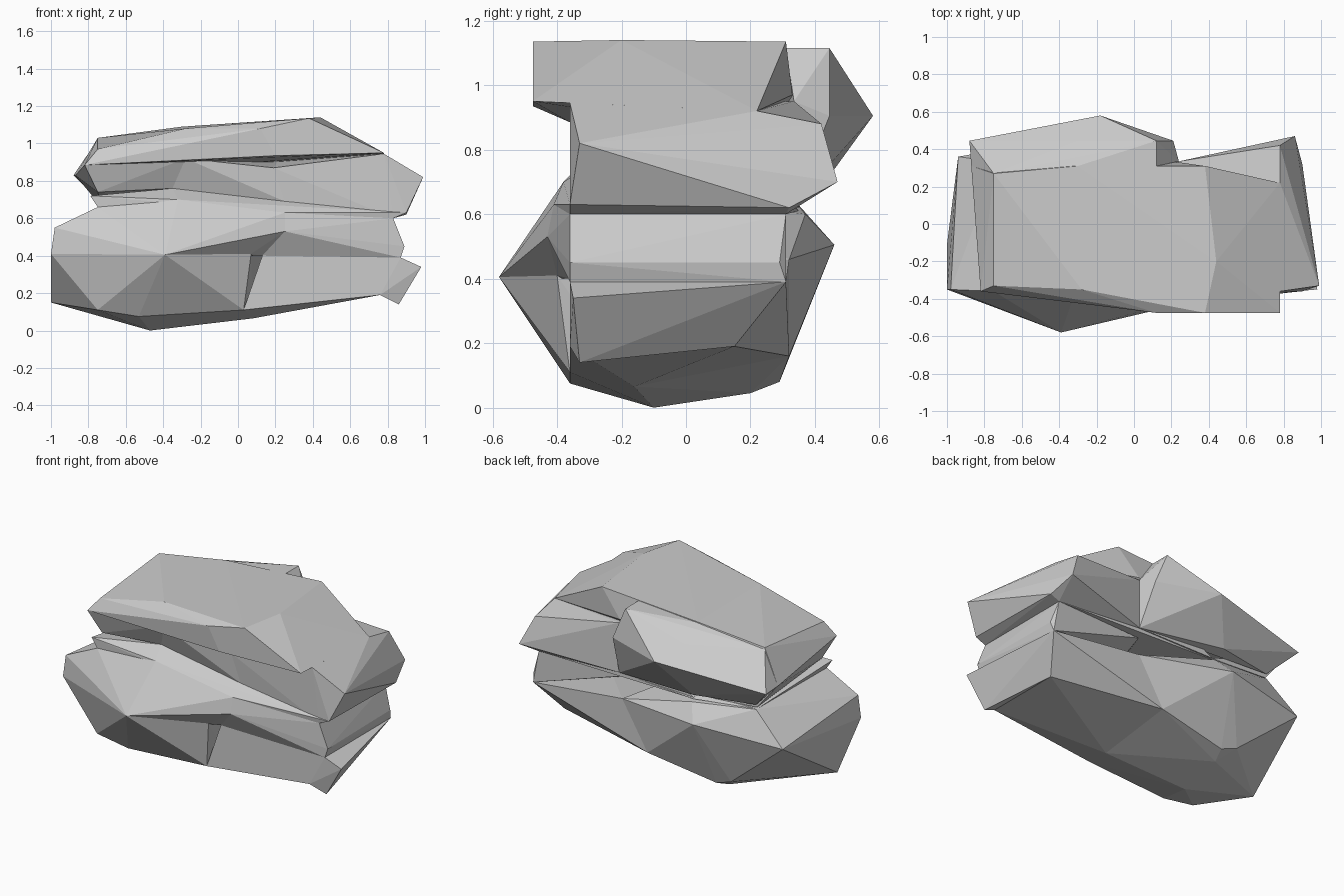
import bpy, bmesh


def rock_layer(name, points):
    """Faceted stone slab: the convex hull of its corner points."""
    bm = bmesh.new()
    for p in points:
        bm.verts.new(p)
    res = bmesh.ops.convex_hull(bm, input=bm.verts)
    junk = {g for g in res["geom_interior"] + res["geom_unused"]
            if isinstance(g, bmesh.types.BMVert)}
    bmesh.ops.delete(bm, geom=list(junk), context='VERTS')
    bmesh.ops.recalc_face_normals(bm, faces=bm.faces)
    mesh = bpy.data.meshes.new(name)
    bm.to_mesh(mesh)
    bm.free()
    obj = bpy.data.objects.new(name, mesh)
    bpy.context.collection.objects.link(obj)
    return obj


# Big lower-left mass with the bulging front corner
rock_layer("lower_left_mass", [
    (-0.98, -0.35, 0.55), (-1.0, -0.35, 0.41), (-1.0, -0.11, 0.15), (-0.94, 0.36, 0.46),
    (-0.39, -0.58, 0.405), (0.07, -0.40, 0.41), (-0.32, -0.38, 0.70),
    (-0.75, -0.36, 0.66), (-0.75, -0.36, 0.11), (-0.53, -0.36, 0.075), (0.03, -0.36, 0.11),
    (-0.47, -0.10, 0.0), (0.08, -0.16, 0.065), (-0.45, 0.20, 0.045), (-0.42, 0.29, 0.08),
    (-0.53, 0.30, 0.12), (0.05, 0.32, 0.16), (0.23, 0.32, 0.46), (-0.37, 0.46, 0.505),
    (-0.30, 0.37, 0.60), (-0.73, 0.33, 0.65)])

# Slope running from the front bulge up to the middle band
rock_layer("front_slope", [
    (-0.39, -0.58, 0.405), (0.07, -0.40, 0.41), (0.25, -0.43, 0.53), (0.25, -0.41, 0.63),
    (-0.32, -0.38, 0.70), (-0.10, -0.25, 0.50), (0.13, -0.36, 0.40)])

# Lower right slab
rock_layer("lower_right_slab", [
    (0.03, -0.36, 0.11), (0.13, -0.36, 0.40), (0.87, -0.36, 0.39), (0.76, -0.36, 0.19),
    (0.76, 0.15, 0.19), (0.08, -0.16, 0.065), (0.05, 0.32, 0.16), (0.23, 0.32, 0.46),
    (0.87, 0.31, 0.39)])

# Right end of the lower slab, kicking outwards and down
rock_layer("lower_right_tip", [
    (0.87, -0.36, 0.39), (0.98, -0.35, 0.34), (0.86, -0.33, 0.14), (0.76, -0.36, 0.19),
    (0.76, 0.15, 0.19), (0.87, 0.31, 0.39)])

# Middle band sticking out above the lower right slab
rock_layer("middle_band", [
    (0.13, -0.36, 0.40), (0.25, -0.43, 0.53), (0.25, -0.41, 0.63), (0.0, -0.30, 0.60),
    (0.83, -0.36, 0.60), (0.89, -0.36, 0.45), (0.87, -0.36, 0.39), (0.87, 0.31, 0.39),
    (0.88, 0.29, 0.45), (0.83, 0.31, 0.60), (0.42, 0.26, 0.53), (0.20, 0.28, 0.60)])

# Ledge leading back into the front groove
rock_layer("groove_ledge", [
    (-0.75, -0.36, 0.66), (-0.79, -0.36, 0.72), (-0.35, -0.28, 0.76), (0.25, -0.33, 0.69),
    (-0.32, -0.38, 0.70), (0.25, -0.41, 0.63), (0.83, -0.36, 0.60), (0.90, -0.36, 0.63),
    (0.83, 0.31, 0.60), (0.24, 0.33, 0.63), (-0.30, 0.35, 0.61), (-0.73, 0.32, 0.65)])

# Recessed neck layer, middle part
rock_layer("neck_middle", [
    (-0.35, -0.28, 0.76), (-0.28, -0.35, 0.92), (0.25, -0.33, 0.69), (0.19, -0.34, 0.87),
    (0.24, 0.335, 0.95), (0.24, 0.335, 0.63), (-0.30, 0.35, 0.62)])

# Neck layer, right part, flaring out to the right end
rock_layer("neck_right", [
    (0.25, -0.33, 0.69), (0.19, -0.34, 0.87), (0.83, -0.36, 0.60),
    (0.90, -0.36, 0.63), (0.99, -0.33, 0.82), (0.78, -0.36, 0.945), (0.90, 0.32, 0.62),
    (0.86, 0.47, 0.70), (0.78, 0.42, 0.88), (0.78, 0.22, 0.92), (0.24, 0.335, 0.95),
    (0.24, 0.335, 0.63), (0.83, 0.31, 0.60)])

# Top cap with the overhanging front lip
rock_layer("top_cap", [
    (-0.82, -0.36, 0.885), (-0.75, -0.33, 0.97), (-0.28, -0.35, 1.08), (-0.28, -0.35, 0.92),
    (0.12, -0.475, 1.08), (0.38, -0.475, 1.135), (0.78, -0.475, 0.95), (0.20, -0.475, 0.935),
    (0.78, -0.36, 0.945), (0.78, 0.22, 0.92), (0.44, -0.20, 1.14), (0.38, 0.31, 1.135),
    (0.24, 0.33, 0.97), (-0.30, 0.31, 1.09), (-0.75, 0.27, 1.03), (-0.87, 0.31, 0.83)])

# Left part of the neck, below the cap
rock_layer("neck_left", [
    (-0.82, -0.36, 0.885), (-0.28, -0.35, 0.92), (-0.75, -0.33, 0.81), (-0.87, 0.31, 0.83),
    (-0.75, -0.31, 0.74), (-0.35, -0.28, 0.76), (-0.73, 0.32, 0.66), (-0.30, 0.33, 0.63)])

# Ledge along the back of the cap
rock_layer("back_ledge", [
    (0.12, 0.31, 1.115), (0.12, 0.445, 1.115), (0.21, 0.445, 0.905), (0.24, 0.335, 0.95),
    (0.24, 0.335, 0.63), (-0.18, 0.58, 0.905), (-0.30, 0.31, 1.085), (-0.30, 0.445, 1.0),
    (-0.34, 0.41, 0.67), (-0.88, 0.445, 0.83), (-0.87, 0.31, 0.83), (-0.75, 0.27, 1.02),
    (-0.73, 0.33, 0.68)])
